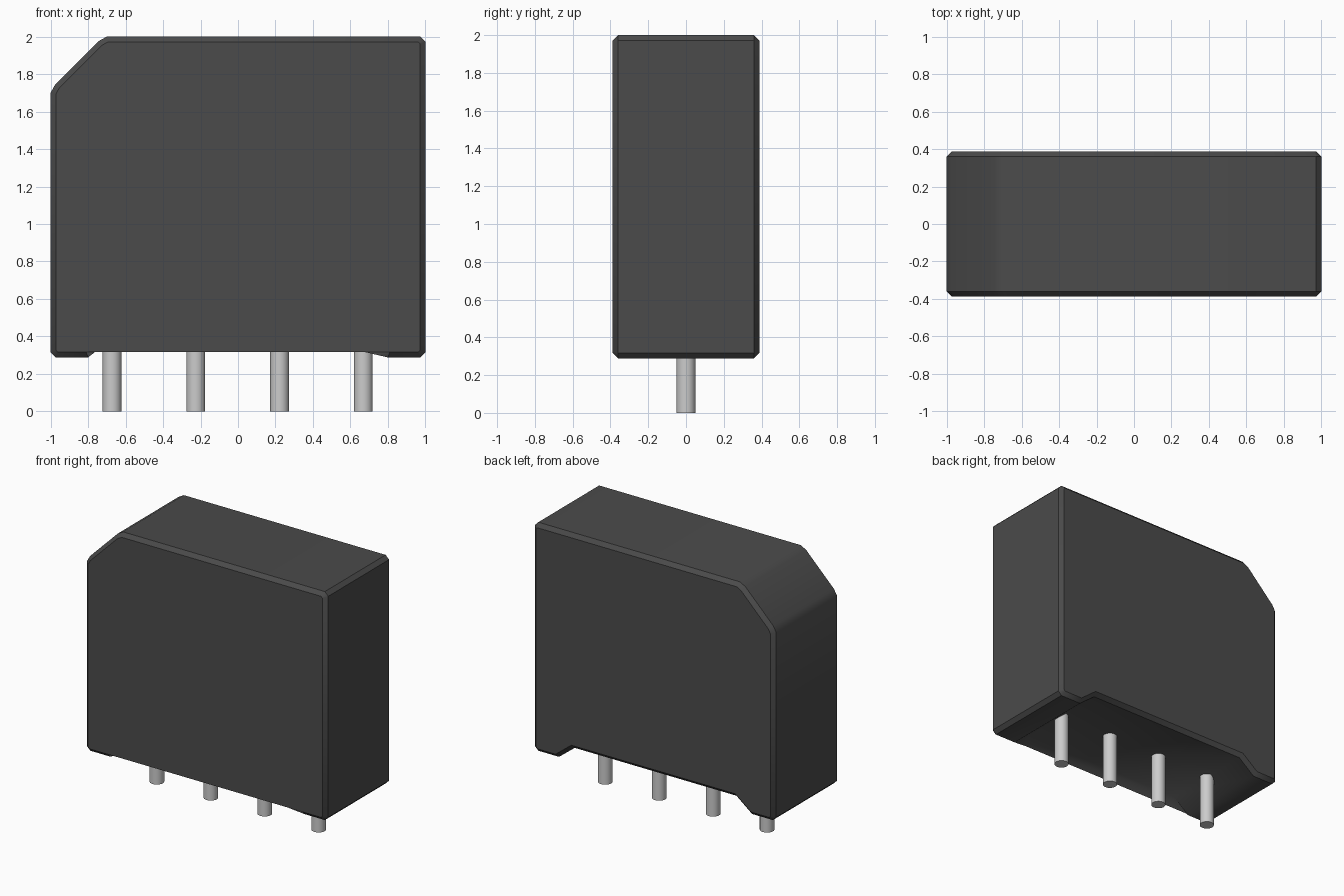
import bpy, bmesh, math
from mathutils import Vector

cube = bpy.data.objects.get("Cube")
if cube:
    bpy.data.objects.remove(cube, do_unlink=True)


def material(name, value):
    mat = bpy.data.materials.new(name)
    mat.use_nodes = True
    colour = (value, value, value, 1)
    mat.diffuse_color = colour
    mat.node_tree.nodes["Principled BSDF"].inputs["Base Color"].default_value = colour
    return mat


def smooth(obj, degrees):
    bpy.ops.object.select_all(action='DESELECT')
    obj.select_set(True)
    bpy.context.view_layer.objects.active = obj
    bpy.ops.object.shade_smooth_by_angle(angle=math.radians(degrees))


def inset(points, d):
    """Mitred inward offset of a clockwise outline."""
    result = []
    for i, p in enumerate(points):
        a = (p - points[i - 1]).normalized()
        b = (points[(i + 1) % len(points)] - p).normalized()
        na, nb = Vector((a.y, -a.x)), Vector((b.y, -b.x))
        result.append(p + (na + nb) * d / (1 + na.dot(nb)))
    return result


BLACK = material("dark_plastic", 0.07)
METAL = material("pin_metal", 0.6)
HALF_DEPTH, BEVEL, FOOT, RECESS = 0.388, 0.028, 0.288, 0.39

# Housing outline, clockwise, with one cut corner and a recess between the feet
outline = [Vector(p) for p in [
    (-1, 1.70), (-0.975, 1.745), (-0.745, 1.975), (-0.70, 2),
    (0.972, 2), (1, 1.972), (1, FOOT + BEVEL), (0.972, FOOT),
    (0.80, FOOT), (0.67, RECESS), (-0.67, RECESS), (-0.80, FOOT),
    (-0.972, FOOT), (-1, FOOT + BEVEL)]]
back = inset(outline, BEVEL)
# The front panel hangs down over the recess
front = [Vector((p.x, FOOT + BEVEL)) if 0.5 > p.y > FOOT + BEVEL and abs(p.x) < 0.9
         else p for p in back]

# Housing with bevelled front and back rims
bm = bmesh.new()
rings = []
for points, y in ((front, -HALF_DEPTH), (outline, BEVEL - HALF_DEPTH),
                  (outline, HALF_DEPTH - BEVEL), (back, HALF_DEPTH)):
    rings.append([bm.verts.new((p.x, y, p.y)) for p in points])
for r, s in zip(rings, rings[1:]):
    for i in range(len(r)):
        j = (i + 1) % len(r)
        bm.faces.new((r[i], r[j], s[j], s[i]))
bm.faces.new(rings[0])
bm.faces.new(rings[-1][::-1])
bmesh.ops.recalc_face_normals(bm, faces=bm.faces)
mesh = bpy.data.meshes.new("housing")
bm.to_mesh(mesh)
bm.free()
mesh.materials.append(BLACK)
housing = bpy.data.objects.new("housing", mesh)
bpy.context.collection.objects.link(housing)
smooth(housing, 40)

# Four contact pins in a row
for n in range(4):
    height = RECESS + 0.03
    bpy.ops.mesh.primitive_cylinder_add(
        vertices=32, radius=0.05, depth=height,
        location=(-0.672 + n * 0.447, 0, height / 2))
    pin = bpy.context.object
    pin.name = f"pin_{n + 1}"
    pin.data.materials.append(METAL)
    smooth(pin, 40)
